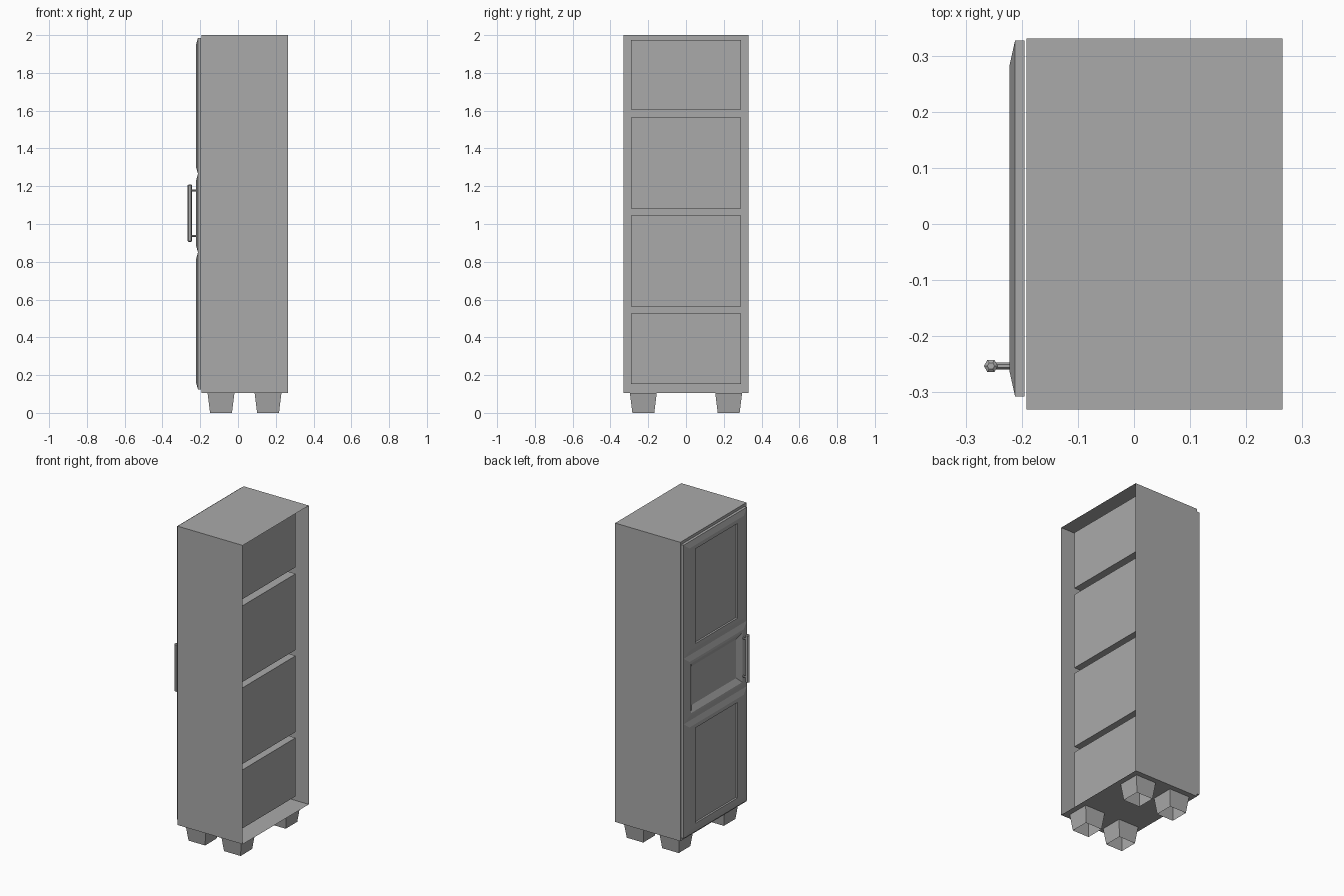
import bpy, bmesh
from mathutils import Vector, Matrix

cube = bpy.data.objects.get("Cube")
if cube:
    bpy.data.objects.remove(cube, do_unlink=True)

grey = bpy.data.materials.new("plain grey")
grey.use_nodes = True
COLOUR = (0.4, 0.4, 0.4, 1)
grey.diffuse_color = COLOUR
grey.node_tree.nodes["Principled BSDF"].inputs["Base Color"].default_value = COLOUR


def finish(name, bm):
    mesh = bpy.data.meshes.new(name)
    bm.to_mesh(mesh)
    bm.free()
    mesh.materials.append(grey)
    obj = bpy.data.objects.new(name, mesh)
    bpy.context.collection.objects.link(obj)
    return obj


def ring(bm, x, y0, y1, z0, z1):
    """Rectangle of vertices facing along x."""
    return [bm.verts.new((x, y, z)) for y, z in ((y0, z0), (y0, z1), (y1, z1), (y1, z0))]


def bridge(bm, a, b):
    for i in range(len(a)):
        j = (i + 1) % len(a)
        bm.faces.new((a[i], a[j], b[j], b[i]))


# Cabinet body: thin shell open at the back, with pockets behind the door
FRONT, BACK, POCKET = -0.192, 0.265, 0.2
shelves = [(0.154, 0.525), (0.562, 1.045), (1.082, 1.565), (1.607, 1.973)]
ys = [-0.331, -0.292, 0.292, 0.331]
zs = [0.105] + [z for s in shelves for z in s] + [2.0]
bm = bmesh.new()
grid = [[bm.verts.new((FRONT, y, z)) for z in zs] for y in ys]
for i in range(len(ys) - 1):
    for j in range(len(zs) - 1):
        if i == 1 and j % 2 == 1:
            mouth = [grid[1][j], grid[1][j + 1], grid[2][j + 1], grid[2][j]]
            end = ring(bm, POCKET, ys[1], ys[2], zs[j], zs[j + 1])
            bridge(bm, end, mouth)
            bm.faces.new(end)
        else:
            bm.faces.new((grid[i][j], grid[i][j + 1], grid[i + 1][j + 1], grid[i + 1][j]))
rim = ([row[0] for row in grid] + grid[-1][1:] +
       [row[-1] for row in reversed(grid[:-1])] + grid[0][-2:0:-1])
bridge(bm, rim, [bm.verts.new((BACK, v.co.y, v.co.z)) for v in rim])
bmesh.ops.dissolve_limit(bm, angle_limit=0.01, verts=bm.verts[:], edges=bm.edges[:])
finish("cabinet_body", bm)


# Door: three stacked panels, each a chain of shrinking rectangles
def door_panel(name, z0, z1, steps):
    bm = bmesh.new()
    loops = [ring(bm, x, -0.307 + dy, 0.327 - dy, z0 + dz, z1 - dz) for x, dy, dz in steps]
    for a, b in zip(loops, loops[1:]):
        bridge(bm, a, b)
    bm.faces.new(loops[-1])
    bm.faces.new(loops[0])
    bmesh.ops.recalc_face_normals(bm, faces=bm.faces[:])
    finish(name, bm)


edge = [(-0.195, 0, 0), (-0.212, 0, 0), (-0.222, 0.045, 0.035)]
flat = edge + [(-0.222, 0.107, 0.06), (-0.21, 0.107, 0.06)]
sloped = edge + [(-0.222, 0.06, 0.05), (-0.203, 0.095, 0.085)]
door_panel("lower_door_panel", 0.125, 0.85, flat)
door_panel("middle_door_panel", 0.85, 1.265, sloped)
door_panel("upper_door_panel", 1.265, 1.985, flat)

# Handle: six-sided bar with tapered ends, on two posts
HX, HY = -0.255, -0.253
bm = bmesh.new()
bmesh.ops.create_cone(bm, cap_ends=True, segments=6, radius1=0.0125, radius2=0.0125, depth=0.295,
                      matrix=Matrix.Translation((HX, HY, 1.0575)) @ Matrix.Rotation(1.5708, 4, "Z"))
caps = [f for f in bm.faces if abs(f.normal.z) > 0.9]
for cap in caps:
    side = 1 if cap.normal.z > 0 else -1
    bmesh.ops.inset_individual(bm, faces=[cap], thickness=0.006)
    for v in cap.verts:
        v.co.z += side * 0.004
finish("handle_bar", bm)
for name, z in (("lower_handle_post", 0.937), ("upper_handle_post", 1.178)):
    bm = bmesh.new()
    bmesh.ops.create_cone(bm, cap_ends=True, segments=6, radius1=0.006, radius2=0.006, depth=0.045,
                          matrix=Matrix.Translation((-0.233, HY, z)) @ Matrix.Rotation(1.5708, 4, "Y"))
    finish(name, bm)

# Feet: tapered square sleeves, open underneath
for side, y in (("right", -0.226), ("left", 0.226)):
    for end, x in (("front", -0.09), ("back", 0.159)):
        bm = bmesh.new()
        bmesh.ops.create_cube(bm, size=1)
        for v in bm.verts:
            half = 0.071 if v.co.z > 0 else 0.058
            v.co = Vector((x + half * (1 if v.co.x > 0 else -1),
                           y + half * (1 if v.co.y > 0 else -1),
                           0.105 if v.co.z > 0 else 0))
        bm.normal_update()
        bmesh.ops.delete(bm, geom=[f for f in bm.faces if f.normal.z < -0.9], context="FACES_ONLY")
        finish(f"{end}_{side}_foot", bm)
